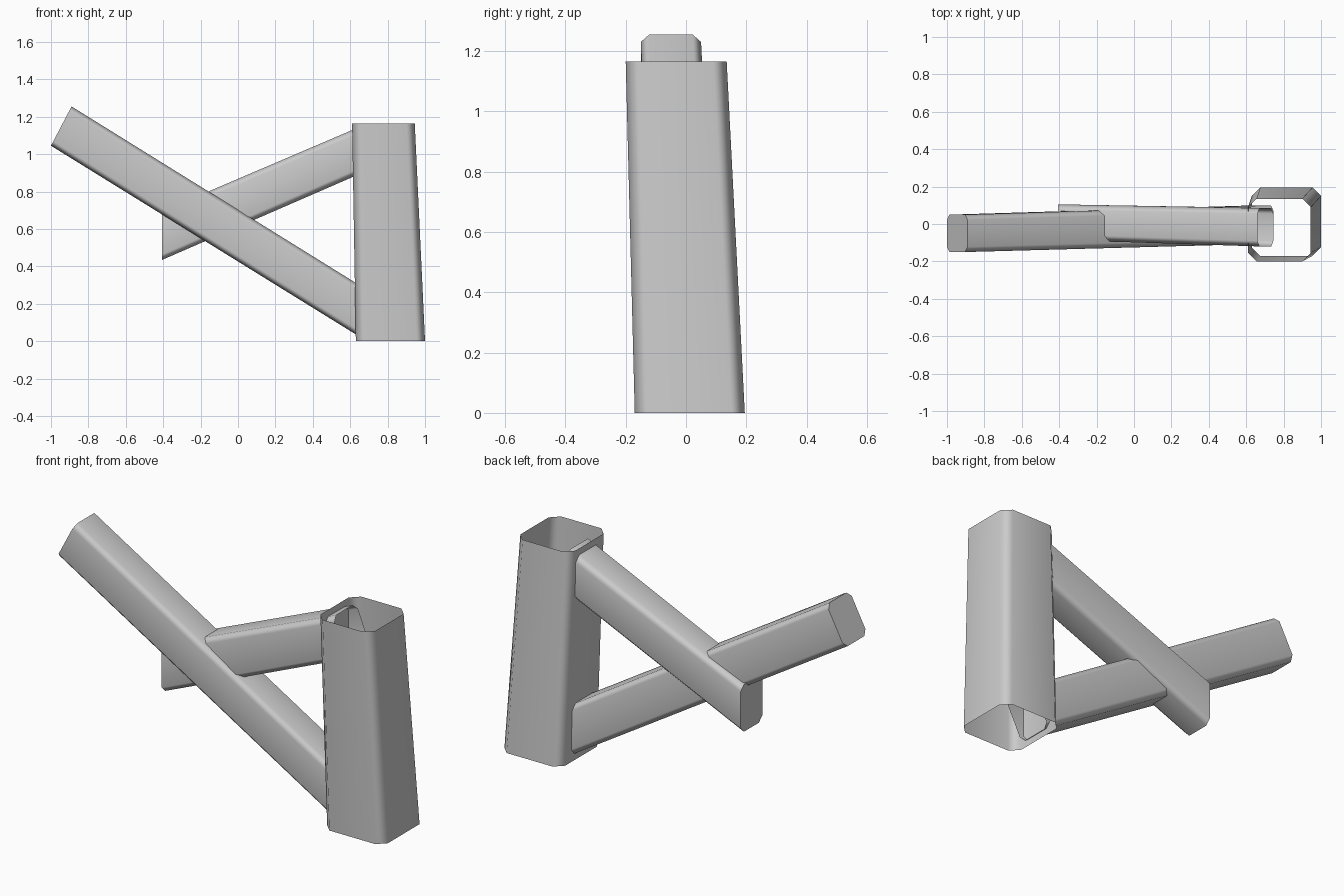
import bpy
import bmesh
from mathutils import Vector

cube = bpy.data.objects.get("Cube")
if cube:
    bpy.data.objects.remove(cube, do_unlink=True)

# One plain grey for the whole frame
grey = bpy.data.materials.new("plain_grey")
grey.use_nodes = True
colour = (0.6, 0.6, 0.6, 1)
grey.diffuse_color = colour
grey.node_tree.nodes["Principled BSDF"].inputs["Base Color"].default_value = colour


def ring(low, high, y_front, y_back, chamfer):
    """Chamfered rectangle spanning low-high in xz and front-back in y."""
    a, b = Vector((low[0], 0, low[1])), Vector((high[0], 0, high[1]))
    corners = [a + Vector((0, y_front, 0)), b + Vector((0, y_front, 0)),
               b + Vector((0, y_back, 0)), a + Vector((0, y_back, 0))]
    points = []
    for i, p in enumerate(corners):
        for q in (corners[i - 1], corners[(i + 1) % 4]):
            points.append(p + (q - p).normalized() * chamfer)
    return points


def tube(name, start, end, capped):
    """Thin-walled tube between two rings, optionally closed at its start."""
    bm = bmesh.new()
    first = [bm.verts.new(p) for p in start]
    last = [bm.verts.new(p) for p in end]
    n = len(first)
    for i in range(n):
        j = (i + 1) % n
        bm.faces.new((first[i], first[j], last[j], last[i]))
    if capped:
        cap = bm.faces.new(first[::-1])
        for edge in cap.edges:
            edge.smooth = False
    for face in bm.faces:
        face.smooth = True
    bmesh.ops.recalc_face_normals(bm, faces=bm.faces)
    mesh = bpy.data.meshes.new(name)
    bm.to_mesh(mesh)
    bm.free()
    mesh.materials.append(grey)
    obj = bpy.data.objects.new(name, mesh)
    bpy.context.collection.objects.link(obj)
    # Keep the broad sides flat and let only the chamfers blend
    weighted = obj.modifiers.new("flat_sides", "WEIGHTED_NORMAL")
    weighted.keep_sharp = True


# Upright column, open at both ends and leaning slightly
tube("upright_column",
     ring((0.63, 0), (1.0, 0), -0.17, 0.195, 0.045),
     ring((0.61, 1.165), (0.945, 1.165), -0.2, 0.135, 0.045), False)

# Long beam from the foot of the column to the far upper end
tube("long_beam",
     ring((-1.0, 1.045), (-0.89, 1.255), -0.15, 0.05, 0.028),
     ring((0.64, 0.03), (0.745, 0.24), -0.105, 0.1, 0.028), True)

# Short beam from the head of the column, cut upright at its lower end
tube("short_beam",
     ring((-0.405, 0.435), (-0.405, 0.695), -0.085, 0.105, 0.03),
     ring((0.745, 0.935), (0.66, 1.15), -0.12, 0.085, 0.03), True)
